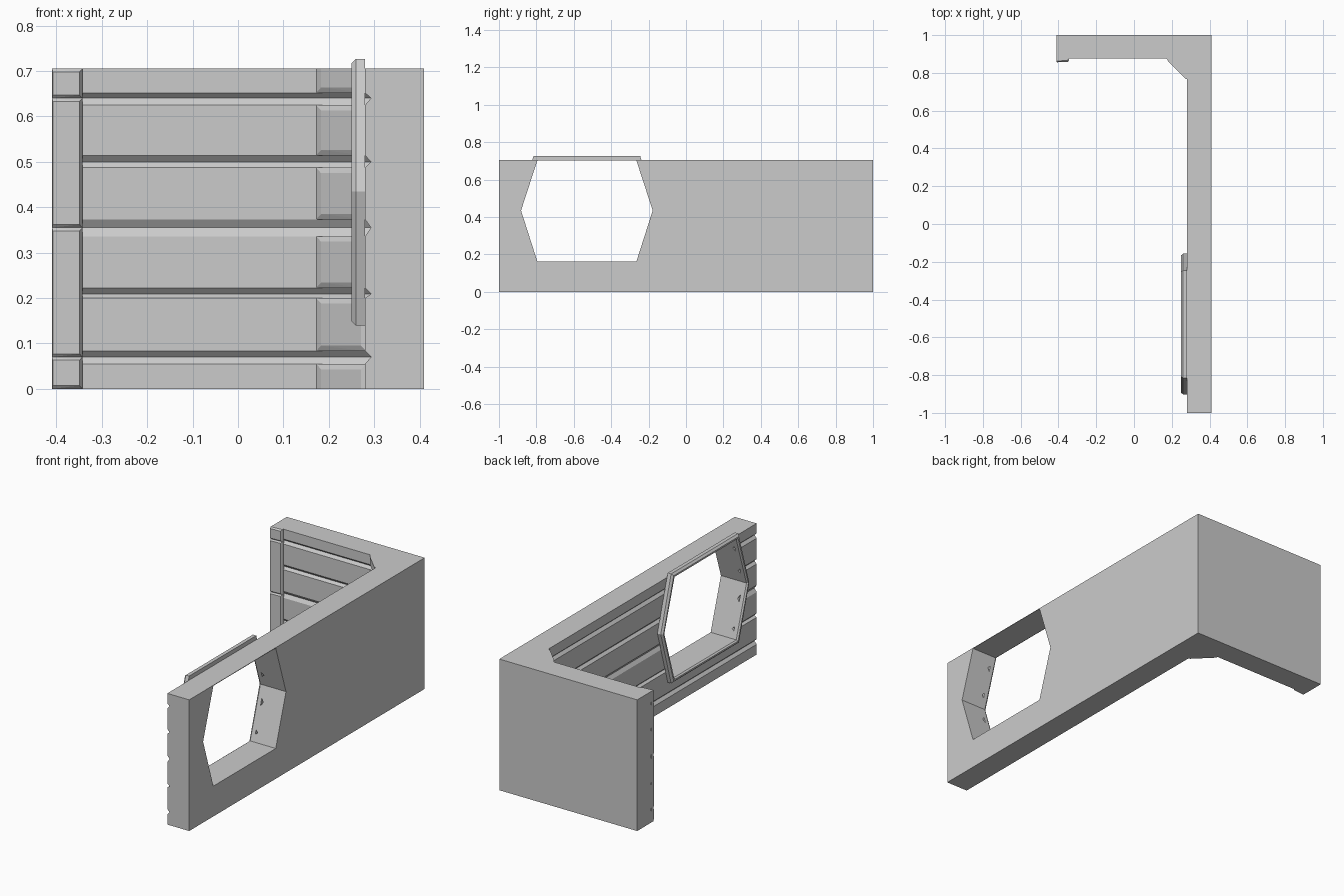
import bpy, bmesh

if "Cube" in bpy.data.objects:
    bpy.data.objects.remove(bpy.data.objects["Cube"])

HEIGHT = 0.705
# bottom, apex and top height of each plank groove
GROOVES = [(0.055, 0.07, 0.083), (0.2, 0.209, 0.222), (0.336, 0.355, 0.373),
           (0.487, 0.5, 0.514), (0.625, 0.64, 0.652)]


def finish(name, bm):
    bmesh.ops.recalc_face_normals(bm, faces=bm.faces)
    mesh = bpy.data.meshes.new(name)
    bm.to_mesh(mesh)
    bm.free()
    obj = bpy.data.objects.new(name, mesh)
    bpy.context.collection.objects.link(obj)
    return obj


def loft(name, rings, closed=False):
    """Skin a row of equal closed rings, capped unless the row is closed."""
    bm = bmesh.new()
    rows = [[bm.verts.new(p) for p in ring] for ring in rings]
    pairs = list(zip(rows, rows[1:]))
    if closed:
        pairs.append((rows[-1], rows[0]))
    else:
        bm.faces.new(rows[0])
        bm.faces.new(rows[-1])
    for a, b in pairs:
        for i in range(len(a)):
            j = (i + 1) % len(a)
            bm.faces.new((a[i], a[j], b[j], b[i]))
    return finish(name, bm)


def hull(name, points):
    bm = bmesh.new()
    for p in points:
        bm.verts.new(p)
    bmesh.ops.convex_hull(bm, input=bm.verts)
    bmesh.ops.dissolve_limit(bm, angle_limit=0.01, verts=bm.verts, edges=bm.edges)
    return finish(name, bm)


# L-shaped wall: grooved section (depth, z) mitred round the corner
section = [(0, 0)]
for low, mid, high in GROOVES:
    section += [(0, low), (0.013, mid), (0, high)]
section += [(0, HEIGHT), (0.13, HEIGHT), (0.13, 0)]
walls = loft("plank_walls", [
    [(0.28 + d, -1, z) for d, z in section],
    [(0.28 + d, 0.875 + d * 0.125 / 0.13, z) for d, z in section],
    [(-0.41, 0.875 + d * 0.125 / 0.13, z) for d, z in section]])

# Six-sided window opening
hole = [(-0.882, 0.435), (-0.795, 0.702), (-0.265, 0.702),
        (-0.178, 0.435), (-0.265, 0.163), (-0.795, 0.163)]
cutter = loft("window_cutter", [[(x, y, z) for y, z in hole] for x in (0.2, 0.5)])
cutter.hide_render = True
cutter.hide_set(True)
cut = walls.modifiers.new("window", "BOOLEAN")
cut.object = cutter
cut.operation = "DIFFERENCE"
cut.solver = "EXACT"
bpy.context.view_layer.objects.active = walls
bpy.ops.object.modifier_apply(modifier="window")
bpy.data.objects.remove(cutter)

# Window frame with chamfered edges on the inner side of the wall
rim = [(-0.902, 0.435), (-0.815, 0.727), (-0.245, 0.727),
       (-0.157, 0.435), (-0.245, 0.139), (-0.815, 0.139)]


def frame_ring(x, t):
    return [(x, a[0] + (b[0] - a[0]) * t, a[1] + (b[1] - a[1]) * t)
            for a, b in zip(rim, hole)]


loft("window_frame", [frame_ring(x, t) for x, t in
     ((0.28, 0), (0.26, 0), (0.25, 0.4), (0.25, 0.75), (0.258, 1), (0.28, 1))], True)

# Corner braces, one bevelled wedge per plank
edges = [0] + [z for g in GROOVES for z in (g[0], g[2])] + [HEIGHT]
for i in range(0, len(edges), 2):
    low, high = edges[i], edges[i + 1]
    face_low = low + (0.012 if i else 0)
    face_high = high - (0.012 if high < HEIGHT else 0)
    pts = [(x, y, z) for x, y in ((0.172, 0.877), (0.282, 0.766), (0.285, 0.88))
           for z in (low, high)]
    pts += [(x, y, z) for x, y in ((0.183, 0.858), (0.271, 0.77))
            for z in (face_low, face_high)]
    hull(f"corner_brace_{i // 2 + 1}", pts)

# End post made of stacked blocks with chamfered joints
joints = [0, 0.07, 0.355, 0.64, HEIGHT]
for n, (low, high) in enumerate(zip(joints, joints[1:])):
    pts = [(x, y, z) for x, y in ((-0.41, 0.88), (-0.343, 0.88), (-0.41, 0.862), (-0.343, 0.868))
           for z in (low, high)]
    pts += [(x, y, z) for x, y in ((-0.408, 0.856), (-0.349, 0.859))
            for z in (low + 0.007, high - 0.007)]
    hull(f"end_post_block_{n + 1}", pts)
